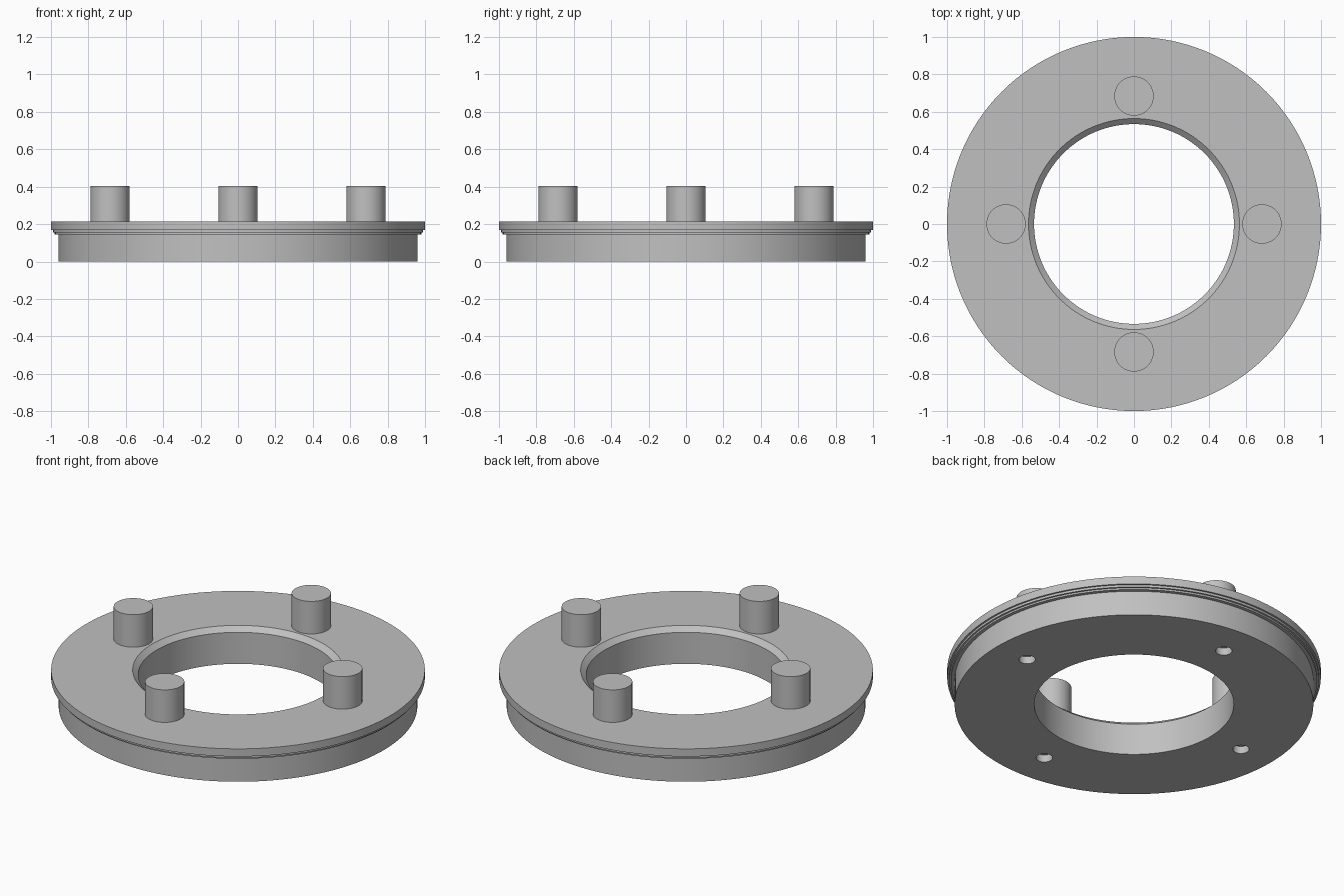
import bpy
import bmesh
from math import cos, sin, tau, radians

if "Cube" in bpy.data.objects:
    bpy.data.objects.remove(bpy.data.objects["Cube"], do_unlink=True)

PLATE_TOP, PEG_TOP = 0.213, 0.405

grey = bpy.data.materials.new("plain grey")
grey.use_nodes = True
grey.diffuse_color = (0.53, 0.53, 0.53, 1)
grey.node_tree.nodes["Principled BSDF"].inputs["Base Color"].default_value = grey.diffuse_color


def activate(obj):
    bpy.ops.object.select_all(action="DESELECT")
    obj.select_set(True)
    bpy.context.view_layer.objects.active = obj


def smooth(obj):
    activate(obj)
    bpy.ops.object.shade_smooth_by_angle(angle=radians(20))


def cylinder(name, radius, low, high, x, y, sides):
    bpy.ops.mesh.primitive_cylinder_add(vertices=sides, radius=radius, depth=high - low,
                                        location=(x, y, (low + high) / 2))
    obj = bpy.context.object
    obj.name = name
    obj.data.materials.append(grey)
    return obj


def lathe(name, profile, sides):
    """Revolve a closed (radius, height) profile about z."""
    bm = bmesh.new()
    verts = [bm.verts.new((r, 0, z)) for r, z in profile]
    edges = [bm.edges.new((v, verts[i - 1])) for i, v in enumerate(verts)]
    bmesh.ops.spin(bm, geom=verts + edges, cent=(0, 0, 0), axis=(0, 0, 1),
                   angle=tau, steps=sides, use_duplicate=False)
    bmesh.ops.remove_doubles(bm, verts=bm.verts, dist=0.0001)
    bmesh.ops.recalc_face_normals(bm, faces=bm.faces)
    mesh = bpy.data.meshes.new(name)
    bm.to_mesh(mesh)
    bm.free()
    obj = bpy.data.objects.new(name, mesh)
    bpy.context.collection.objects.link(obj)
    mesh.materials.append(grey)
    return obj


# Ring plate: stepped rim outside, chamfered bore inside
ring = lathe("ring_plate", [
    (0.534, 0), (0.96, 0), (0.96, 0.145), (0.98, 0.145), (0.98, 0.155),
    (0.99, 0.155), (0.99, 0.168), (1, 0.168), (1, PLATE_TOP),
    (0.564, PLATE_TOP), (0.534, 0.186)], 128)

quarters = [(cos(tau * i / 4), sin(tau * i / 4)) for i in range(4)]

# Shallow blind holes in the underside
for c, s in quarters:
    cutter = cylinder("hole_cutter", 0.044, -0.05, 0.043, 0.747 * c, 0.747 * s, 32)
    cutter.hide_render = True
    activate(ring)
    cut = ring.modifiers.new("hole", "BOOLEAN")
    cut.operation = "DIFFERENCE"
    cut.solver = "EXACT"
    cut.object = cutter
    bpy.ops.object.modifier_apply(modifier=cut.name)
    bpy.data.objects.remove(cutter, do_unlink=True)
smooth(ring)

# Four pegs standing on the plate
for side, (c, s) in zip(("left", "back", "right", "front"), quarters):
    smooth(cylinder(side + "_peg", 0.105, PLATE_TOP - 0.01, PEG_TOP, 0.684 * c, 0.684 * s, 64))
